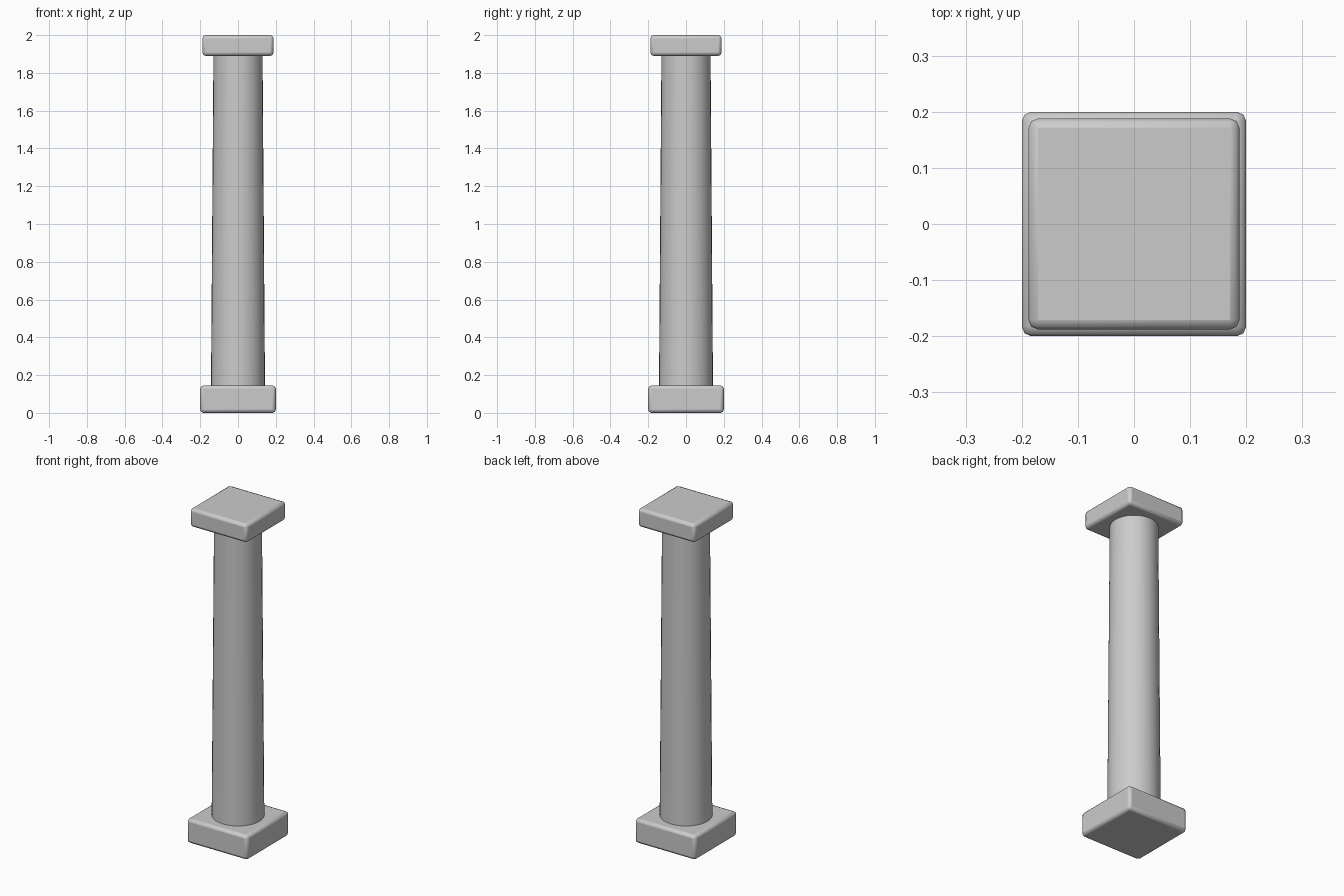
import bpy

if "Cube" in bpy.data.objects:
    bpy.data.objects.remove(bpy.data.objects["Cube"])


def slab(name, width, z0, z1, bevel):
    """Square block with softly rounded edges."""
    bpy.ops.mesh.primitive_cube_add(size=1, location=(0, 0, (z0 + z1) / 2))
    ob = bpy.context.object
    ob.name = name
    ob.scale = (width, width, z1 - z0)
    bpy.ops.object.transform_apply(location=False, rotation=False, scale=True)
    mod = ob.modifiers.new("rounded_edges", 'BEVEL')
    mod.width = bevel
    mod.segments = 2
    bpy.ops.object.shade_smooth_by_angle()
    return ob


# Square base and top slab
slab("base", 0.40, 0.0, 0.145, 0.017)
slab("capital", 0.376, 1.89, 2.0, 0.017)

# Round shaft, tapering slightly upward
z0, z1 = 0.135, 1.90
bpy.ops.mesh.primitive_cone_add(vertices=32, radius1=0.143, radius2=0.13,
                                depth=z1 - z0, location=(0, 0, (z0 + z1) / 2))
shaft = bpy.context.object
shaft.name = "shaft"
bpy.ops.object.shade_smooth_by_angle()
